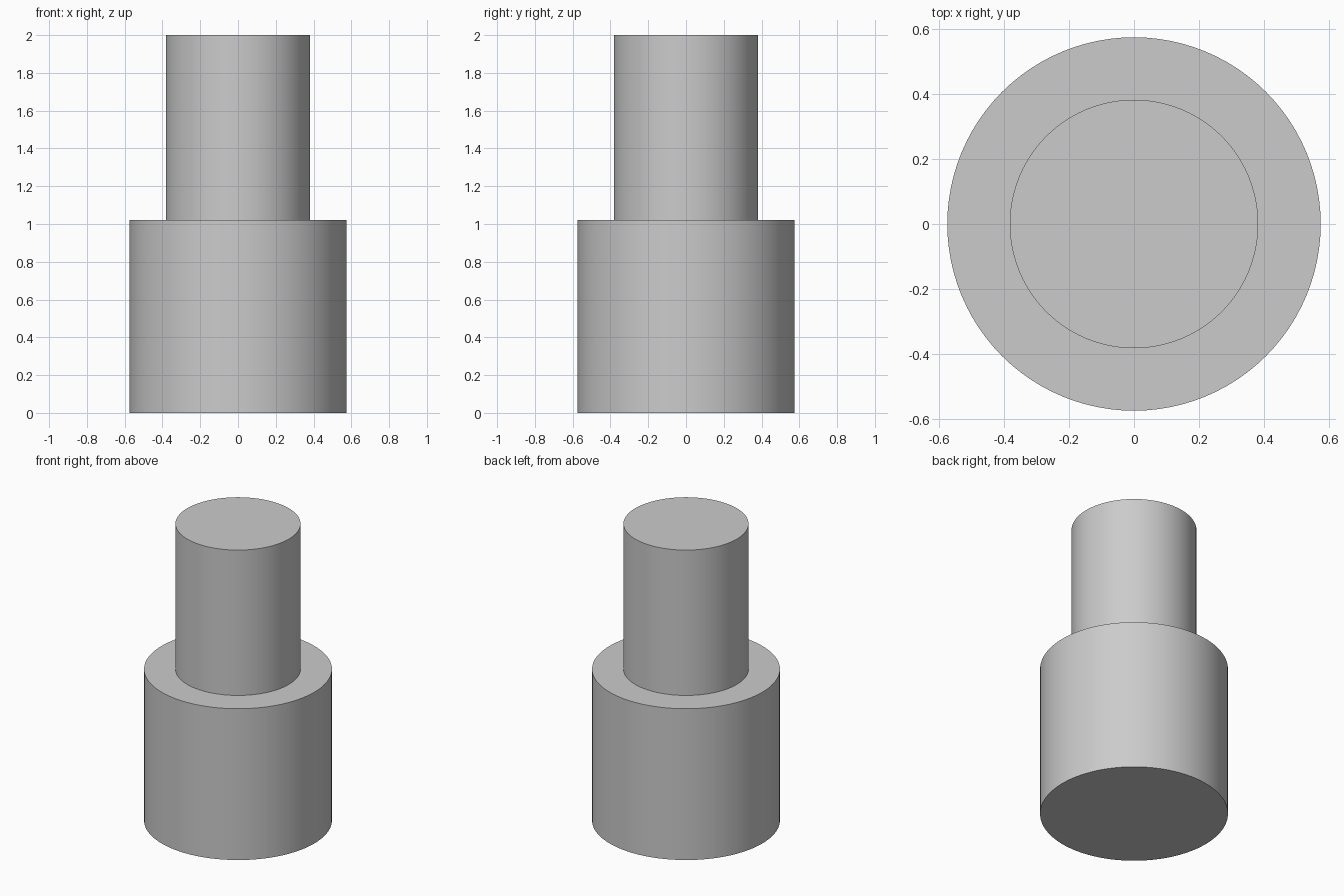
import bpy
import bmesh
import math
from mathutils import Vector

if "Cube" in bpy.data.objects:
    bpy.data.objects.remove(bpy.data.objects["Cube"])

SEGMENTS = 96

# Half profile of the stepped pin: (radius, height)
profile = [(0, 0), (0.574, 0), (0.574, 1.02), (0.382, 1.02), (0.382, 2), (0, 2)]

# Revolve the profile around z into one closed solid
bm = bmesh.new()
verts = [bm.verts.new((r, 0, z)) for r, z in profile]
edges = [bm.edges.new(pair) for pair in zip(verts, verts[1:])]
bmesh.ops.spin(bm, geom=verts + edges, cent=Vector((0, 0, 0)), axis=Vector((0, 0, 1)),
               angle=math.tau, steps=SEGMENTS, use_duplicate=False)
bmesh.ops.remove_doubles(bm, verts=bm.verts, dist=1e-4)

# Merge the triangle fans into clean flat end caps
centres = [v for v in bm.verts if v.co.xy.length < 1e-4]
bmesh.ops.dissolve_verts(bm, verts=centres)
bmesh.ops.recalc_face_normals(bm, faces=bm.faces)

mesh = bpy.data.meshes.new("stepped_pin")
bm.to_mesh(mesh)
bm.free()
pin = bpy.data.objects.new("stepped_pin", mesh)
bpy.context.collection.objects.link(pin)

# Smooth round walls, sharp rims
bpy.context.view_layer.objects.active = pin
pin.select_set(True)
bpy.ops.object.shade_smooth_by_angle(angle=math.radians(30))
